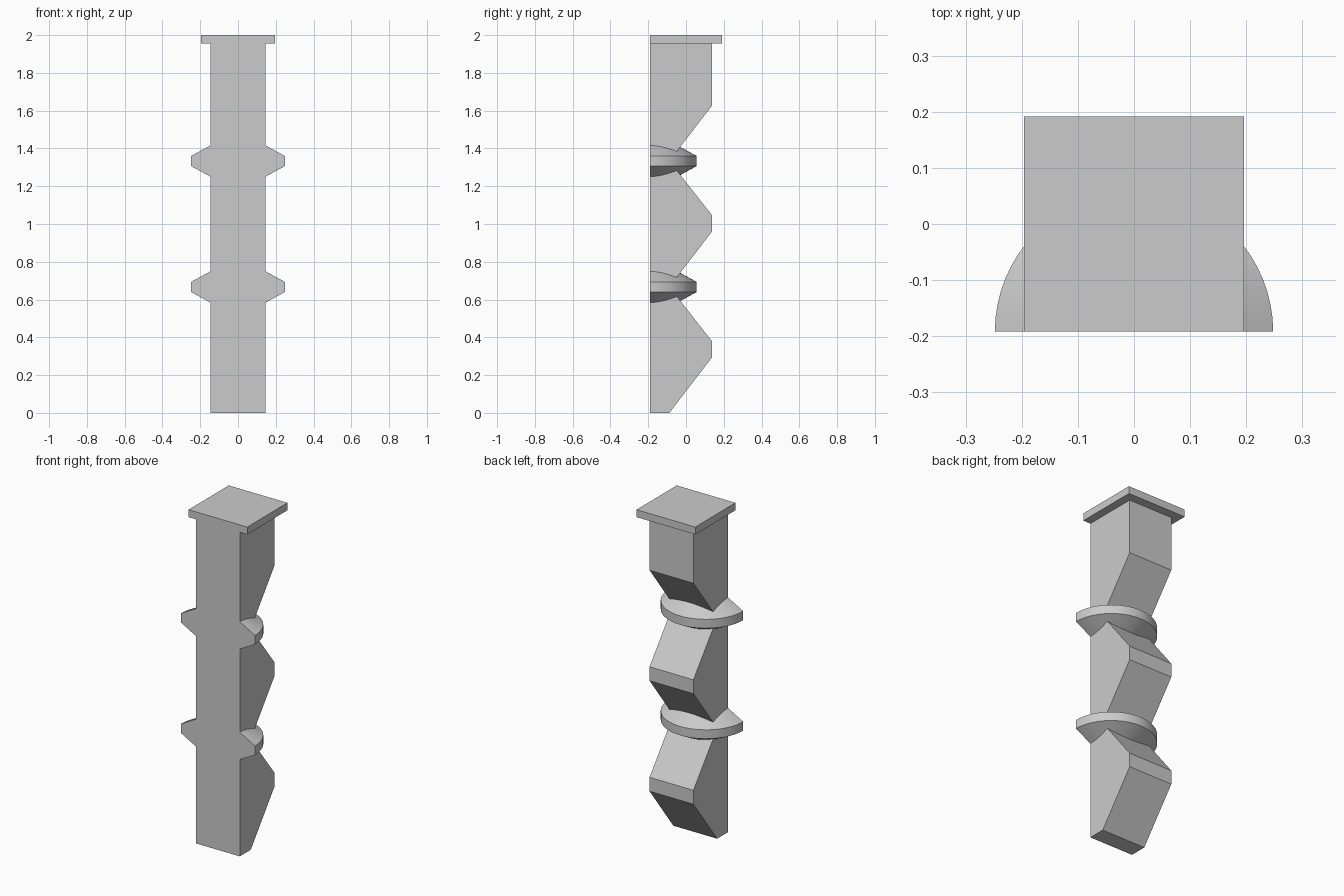
import bpy, bmesh, math
from mathutils import Vector

cube = bpy.data.objects.get("Cube")
if cube:
    bpy.data.objects.remove(cube, do_unlink=True)

FRONT = -0.1915
HALF_WIDTH = 0.1465
RING_HEIGHTS = (2 / 3, 4 / 3)

grey = bpy.data.materials.new("plain grey")
grey.use_nodes = True
colour = (0.6, 0.6, 0.6, 1)
grey.diffuse_color = colour
grey.node_tree.nodes["Principled BSDF"].inputs["Base Color"].default_value = colour


def make_object(name, bm):
    bmesh.ops.recalc_face_normals(bm, faces=bm.faces)
    mesh = bpy.data.meshes.new(name)
    bm.to_mesh(mesh)
    bm.free()
    mesh.materials.append(grey)
    obj = bpy.data.objects.new(name, mesh)
    bpy.context.collection.objects.link(obj)
    return obj


def box(name, low, high):
    bm = bmesh.new()
    bmesh.ops.create_cube(bm, size=1)
    low, high = Vector(low), Vector(high)
    for v in bm.verts:
        v.co = (low + high) / 2 + v.co * (high - low)
    return make_object(name, bm)


def zigzag_post():
    # Side profile: sloped back with a notch at each ring
    back, notch, front = 0.1385, -0.088, FRONT - 0.1
    side = [(front, 0), (notch, 0)]
    for z in RING_HEIGHTS:
        side += [(back, z - 0.372), (back, z - 0.288), (notch, z)]
    side += [(back, 1.628), (back, 1.955), (front, 1.955)]
    bm = bmesh.new()
    face = bm.faces.new([bm.verts.new((-HALF_WIDTH, y, z)) for y, z in side])
    new = bmesh.ops.extrude_face_region(bm, geom=[face])["geom"]
    bmesh.ops.translate(bm, vec=(2 * HALF_WIDTH, 0, 0),
                        verts=[v for v in new if isinstance(v, bmesh.types.BMVert)])
    return make_object("zigzag_post", bm)


def ring(name, z):
    # Double-bevelled disc with a narrow upright rim
    bm = bmesh.new()
    profile = [(0, -0.1), (0.114, -0.1), (0.248, -0.027),
               (0.248, 0.027), (0.114, 0.1), (0, 0.1)]
    verts = [bm.verts.new((r, FRONT, z + h)) for r, h in profile]
    edges = [bm.edges.new(pair) for pair in zip(verts, verts[1:])]
    bmesh.ops.spin(bm, geom=verts + edges, cent=(0, FRONT, 0), axis=(0, 0, 1),
                   angle=math.tau, steps=64)
    bmesh.ops.remove_doubles(bm, verts=bm.verts, dist=0.0001)
    return make_object(name, bm)


# Post with both rings merged into it
post = zigzag_post()
bpy.context.view_layer.objects.active = post
for name, z in zip(("lower_ring", "upper_ring"), RING_HEIGHTS):
    cutter = ring(name, z)
    cutter.hide_render = True
    union = post.modifiers.new(name, "BOOLEAN")
    union.operation, union.solver, union.object = "UNION", "EXACT", cutter
    bpy.ops.object.modifier_apply(modifier=union.name)
    bpy.data.objects.remove(cutter, do_unlink=True)

# Slice the front flat
bm = bmesh.new()
bm.from_mesh(post.data)
cut = bmesh.ops.bisect_plane(bm, geom=bm.verts[:] + bm.edges[:] + bm.faces[:],
                             plane_co=(0, FRONT, 0), plane_no=(0, -1, 0),
                             clear_outer=True)["geom_cut"]
bmesh.ops.contextual_create(bm, geom=[e for e in cut if isinstance(e, bmesh.types.BMEdge)])
bmesh.ops.recalc_face_normals(bm, faces=bm.faces)
bm.to_mesh(post.data)
bm.free()

# Square cap
box("top_cap", (-0.196, FRONT, 1.955), (0.196, -FRONT, 2))

bpy.ops.object.select_all(action="DESELECT")
post.select_set(True)
bpy.ops.object.shade_smooth_by_angle(angle=math.radians(20))
